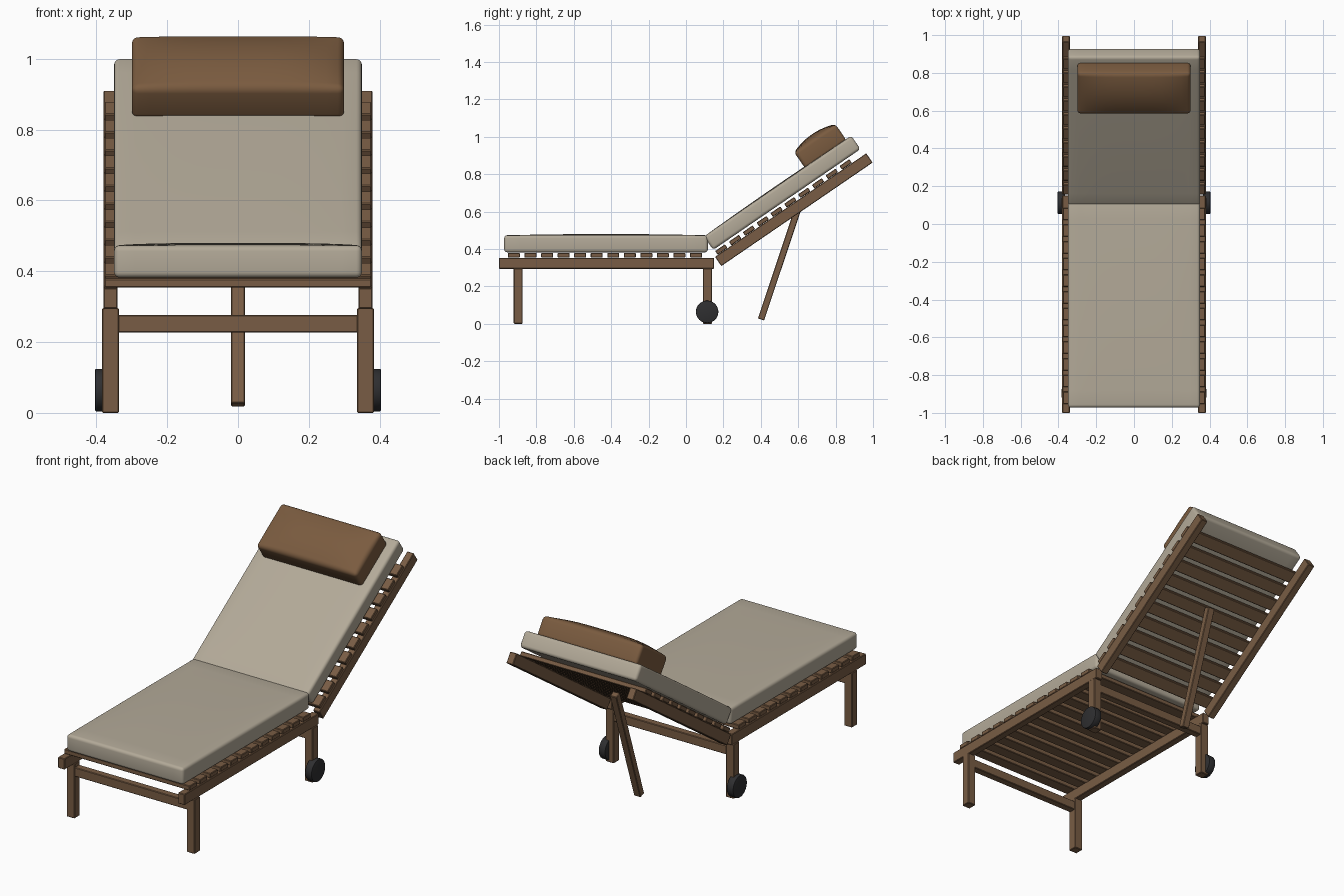
import bpy, bmesh, math
from mathutils import Matrix, Vector

if "Cube" in bpy.data.objects:
    bpy.data.objects.remove(bpy.data.objects["Cube"])


def material(name, rgb):
    m = bpy.data.materials.new(name)
    m.diffuse_color = (*rgb, 1)
    m.use_nodes = True
    m.node_tree.nodes["Principled BSDF"].inputs["Base Color"].default_value = m.diffuse_color
    return m


WOOD = material("brown wood", (0.19, 0.108, 0.058))
FABRIC = material("beige fabric", (0.45, 0.40, 0.315))
PILLOW = material("brown fabric", (0.195, 0.105, 0.050))
RUBBER = material("black rubber", (0.028, 0.028, 0.03))

FLAT = Matrix.Identity(4)
# Reclined frame: local y runs up the backrest, local z is its normal
BACK = Matrix.Translation((0, 0.155, 0.358)) @ Matrix.Rotation(0.6, 4, 'X')


def finish(bm, name, mat, frame, smooth=None):
    me = bpy.data.meshes.new(name)
    bm.to_mesh(me)
    bm.free()
    ob = bpy.data.objects.new(name, me)
    bpy.context.collection.objects.link(ob)
    ob.matrix_world = frame
    me.materials.append(mat)
    if smooth:
        bpy.ops.object.select_all(action='DESELECT')
        ob.select_set(True)
        bpy.context.view_layer.objects.active = ob
        bpy.ops.object.shade_smooth_by_angle(angle=math.radians(smooth))
    return ob


def box_mesh(lo, hi, bevel, segments):
    lo, hi = Vector(lo), Vector(hi)
    bm = bmesh.new()
    bmesh.ops.create_cube(bm, size=1)
    bmesh.ops.scale(bm, vec=hi - lo, verts=bm.verts)
    bmesh.ops.translate(bm, vec=(lo + hi) / 2, verts=bm.verts)
    bmesh.ops.bevel(bm, geom=bm.edges[:], offset=bevel, segments=segments,
                    profile=0.5, affect='EDGES')
    return bm


def beam(name, lo, hi, frame=FLAT):
    return finish(box_mesh(lo, hi, 0.003, 1), name, WOOD, frame)


def cushion(name, lo, hi, radius, dome, mat, frame=FLAT):
    """Rounded box whose top swells towards the middle."""
    bm = box_mesh(lo, hi, radius, 4)
    lo, hi = Vector(lo), Vector(hi)
    mid, half = (lo + hi) / 2, (hi - lo) / 2
    for axis in (0, 1):
        for i in range(1, 12):
            co, no = mid.copy(), Vector((0, 0, 0))
            co[axis] = lo[axis] + 2 * half[axis] * i / 12
            no[axis] = 1
            bmesh.ops.bisect_plane(bm, geom=bm.verts[:] + bm.edges[:] + bm.faces[:],
                                   plane_co=co, plane_no=no)
    for v in bm.verts:
        if v.co.z > mid.z:
            u = (v.co.x - mid.x) / half.x
            w = (v.co.y - mid.y) / half.y
            v.co.z += dome * (1 - u ** 4) * (1 - w * w)
    return finish(bm, name, mat, frame, 40)


# Side rails, legs and wheels, mirrored left and right
for s, side in ((-1, "left"), (1, "right")):
    x = 0.36 * s
    beam(f"seat_rail_{side}", (x - 0.02, -1, 0.294), (x + 0.02, 0.15, 0.353))
    beam(f"back_rail_{side}", (x - 0.02, 0, -0.06), (x + 0.02, 0.98, 0), BACK)
    for y, end in ((-0.897, "front"), (0.115, "rear")):
        beam(f"{end}_leg_{side}", (x - 0.024, y - 0.024, 0), (x + 0.024, y + 0.024, 0.296))
    bm = bmesh.new()
    bmesh.ops.create_cone(bm, cap_ends=True, segments=32, radius1=0.06, radius2=0.06, depth=0.04)
    rims = [e for e in bm.edges if abs(e.verts[0].co.z - e.verts[1].co.z) < 0.001]
    bmesh.ops.bevel(bm, geom=rims, offset=0.004, segments=2, profile=0.5, affect='EDGES')
    finish(bm, f"wheel_{side}", RUBBER,
           Matrix.Translation((0.384 * s, 0.113, 0.064)) @ Matrix.Rotation(math.pi / 2, 4, 'Y'), 35)

# Cross bars between the legs
for y, end in ((-0.897, "front"), (0.115, "rear")):
    beam(f"{end}_cross_bar", (-0.34, y - 0.02, 0.227), (0.34, y + 0.02, 0.276))

# Slats of the seat and of the backrest
for i in range(12):
    y = -0.92 + i * 0.0885
    beam(f"seat_slat_{i + 1}", (-0.377, y - 0.032, 0.354), (0.377, y + 0.032, 0.379))
for i in range(10):
    t = 0.05 + i * 0.0895
    beam(f"back_slat_{i + 1}", (-0.377, t - 0.032, 0.001), (0.377, t + 0.032, 0.025), BACK)

# Prop strut behind the backrest
foot, head = Vector((0, 0.401, 0.023)), Vector((0, 0.609, 0.645))
d = head - foot
tilt = Matrix.Translation(foot) @ Matrix.Rotation(-math.atan2(d.y, d.z), 4, 'X')
beam("prop_strut", (-0.02, -0.0175, 0), (0.02, 0.0175, d.length), tilt)

# Cushions and head pillow
cushion("seat_cushion", (-0.35, -0.972, 0.382), (0.35, 0.117, 0.473), 0.016, 0.007, FABRIC)
cushion("back_cushion", (-0.35, 0.013, 0.036), (0.35, 0.967, 0.123), 0.016, 0.006, FABRIC, BACK)
cushion("head_pillow", (-0.30, 0.665, 0.115), (0.30, 0.932, 0.222), 0.018, 0.026, PILLOW, BACK)
